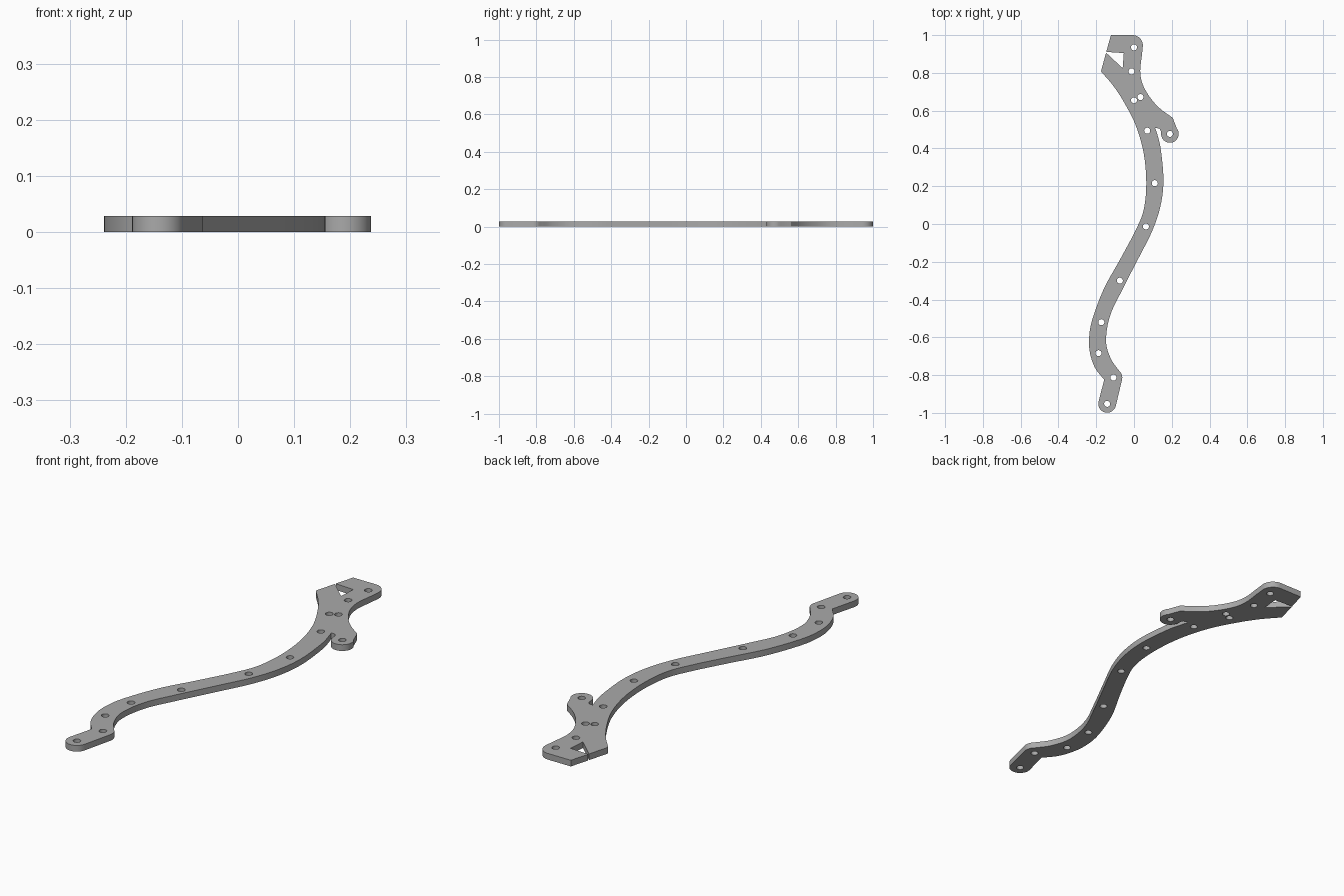
import bpy
import bmesh
from math import sin, cos, radians
from mathutils import Vector

THICKNESS = 0.028
HOLE_RADIUS = 0.016
ROUND_END = 0.047

default_cube = bpy.data.objects.get("Cube")
if default_cube:
    bpy.data.objects.remove(default_cube, do_unlink=True)


def arc(centre, radius, start, end, steps=14):
    """Points along a circular arc, angles in degrees."""
    angles = [radians(start + (end - start) * i / steps) for i in range(steps + 1)]
    return [Vector((centre[0] + radius * cos(a), centre[1] + radius * sin(a))) for a in angles]


def smooth(points, steps=6):
    """Smooth path passing through every given point."""
    pts = [Vector(p) for p in points]
    pts = [pts[0] * 2 - pts[1]] + pts + [pts[-1] * 2 - pts[-2]]
    path = []
    for a, b, c, d in zip(pts, pts[1:], pts[2:], pts[3:]):
        for i in range(steps):
            t = i / steps
            path.append(0.5 * (2 * b + (c - a) * t + (2 * a - 5 * b + 4 * c - d) * t * t
                               + (3 * b - a - 3 * c + d) * t ** 3))
    path.append(pts[-2])
    return path


def corners(*points):
    return [Vector(p) for p in points]


def add_loop(curve, points):
    """Closed polygon loop on a flat curve."""
    spline = curve.splines.new("POLY")
    spline.points.add(len(points) - 1)
    for target, p in zip(spline.points, points):
        target.co = (p.x, p.y, 0, 1)
    spline.use_cyclic_u = True


# Hole centres from the wide head down to the narrow tip
holes = [(0, 0.935), (-0.013, 0.808), (0, 0.655), (0.034, 0.672), (0.07, 0.494),
         (0.19, 0.477), (0.11, 0.216), (0.063, -0.013), (-0.075, -0.3),
         (-0.173, -0.52), (-0.188, -0.684), (-0.109, -0.813), (-0.142, -0.952)]
lobe, elbow, tip = holes[5], holes[11], holes[12]

outline = corners((-0.122, 1))
# Rounded head corner and concave neck
outline += arc((-0.008, 0.945), 0.055, 85, -8)
outline += smooth([(0.042, 0.895), (0.033, 0.81), (0.046, 0.74), (0.085, 0.67),
                   (0.137, 0.612), (0.205, 0.562)])
# Side lobe and the small notch behind it
outline += arc(lobe, ROUND_END, 40, -180)
outline += smooth([(0.142, 0.492), (0.133, 0.505), (0.112, 0.508)])
# Long outer edge of the arm
outline += smooth([(0.12, 0.487), (0.141, 0.4), (0.156, 0.23), (0.139, 0.09),
                   (0.095, -0.04), (0.027, -0.175), (-0.063, -0.35), (-0.127, -0.487),
                   (-0.148, -0.62), (-0.122, -0.714), (-0.078, -0.778)])
# Rounded elbow and rounded tip
outline += arc(elbow, ROUND_END, 35, -14, 6)
outline += arc(tip, ROUND_END, -14, -194)
# Long inner edge of the arm
outline += corners((-0.158, -0.825))
outline += smooth([(-0.16, -0.822), (-0.206, -0.762), (-0.232, -0.688), (-0.238, -0.61),
                   (-0.222, -0.51), (-0.16, -0.344), (-0.075, -0.19), (0.005, -0.04),
                   (0.05, 0.07), (0.065, 0.21), (0.052, 0.37), (0.01, 0.52),
                   (-0.053, 0.645), (-0.11, 0.732), (-0.175, 0.808)])
# Triangular cut-out reaching the side of the head
outline += corners((-0.148, 0.907), (-0.06, 0.825), (-0.054, 0.905), (-0.147, 0.911))

# Flat plate with drilled holes
profile = bpy.data.curves.new("plate_profile", "CURVE")
profile.dimensions = "2D"
profile.fill_mode = "BOTH"
profile.extrude = THICKNESS / 2
add_loop(profile, outline)
for centre in holes:
    add_loop(profile, arc(centre, HOLE_RADIUS, 0, 345, 23))

plate = bpy.data.objects.new("curved_arm_plate", profile)
bpy.context.collection.objects.link(plate)
bpy.ops.object.select_all(action="DESELECT")
plate.select_set(True)
bpy.context.view_layer.objects.active = plate
bpy.ops.object.convert(target="MESH")
plate = bpy.context.object

# Weld the caps to the walls and rest the plate on the floor
bm = bmesh.new()
bm.from_mesh(plate.data)
bmesh.ops.remove_doubles(bm, verts=bm.verts, dist=0.0003)
bmesh.ops.recalc_face_normals(bm, faces=bm.faces)
bmesh.ops.translate(bm, verts=bm.verts, vec=(0, 0, THICKNESS / 2))
bm.to_mesh(plate.data)
bm.free()
bpy.ops.object.shade_smooth_by_angle(angle=radians(30))

# Plain grey metal
grey = bpy.data.materials.new("plain_grey")
grey.use_nodes = True
colour = (0.4, 0.4, 0.4, 1)
grey.diffuse_color = colour
grey.node_tree.nodes["Principled BSDF"].inputs["Base Color"].default_value = colour
plate.data.materials.clear()
plate.data.materials.append(grey)
